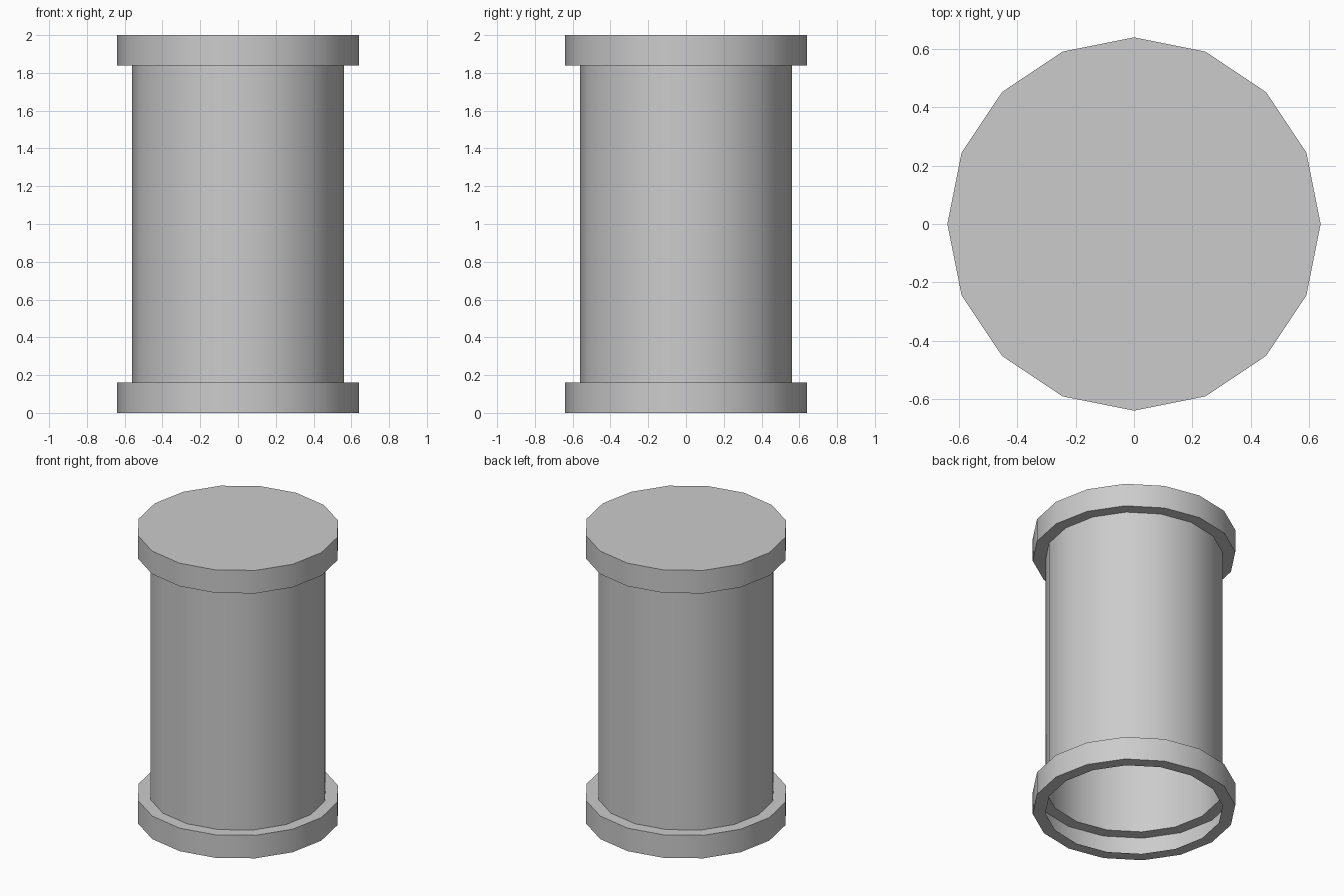
import bpy, bmesh, math

if "Cube" in bpy.data.objects:
    bpy.data.objects.remove(bpy.data.objects["Cube"])

SIDES = 16
R_BODY, R_RIM = 0.56, 0.64
RIM_H, HEIGHT = 0.16, 2.0


def ring(bm, radius, z):
    return [bm.verts.new((radius * math.cos(2 * math.pi * i / SIDES),
                          radius * math.sin(2 * math.pi * i / SIDES), z))
            for i in range(SIDES)]


def lathe(name, profile, cap_top=False):
    """Sweep a (radius, z) profile, listed bottom to top, around the z axis."""
    bm = bmesh.new()
    rings = [ring(bm, r, z) for r, z in profile]
    for a, b in zip(rings, rings[1:]):
        for i in range(SIDES):
            j = (i + 1) % SIDES
            bm.faces.new((a[i], a[j], b[j], b[i]))
    if cap_top:
        bm.faces.new(rings[-1])
    mesh = bpy.data.meshes.new(name)
    bm.to_mesh(mesh)
    bm.free()
    obj = bpy.data.objects.new(name, mesh)
    bpy.context.collection.objects.link(obj)
    bpy.ops.object.select_all(action='DESELECT')
    obj.select_set(True)
    bpy.context.view_layer.objects.active = obj
    bpy.ops.object.shade_smooth_by_angle(angle=math.radians(30))
    return obj


# One hollow shell: open lower rim, straight body, capped upper rim
lathe("flanged_pipe", [
    (R_BODY, 0), (R_RIM, 0), (R_RIM, RIM_H), (R_BODY, RIM_H),
    (R_BODY, HEIGHT - RIM_H), (R_RIM, HEIGHT - RIM_H), (R_RIM, HEIGHT),
], cap_top=True)
